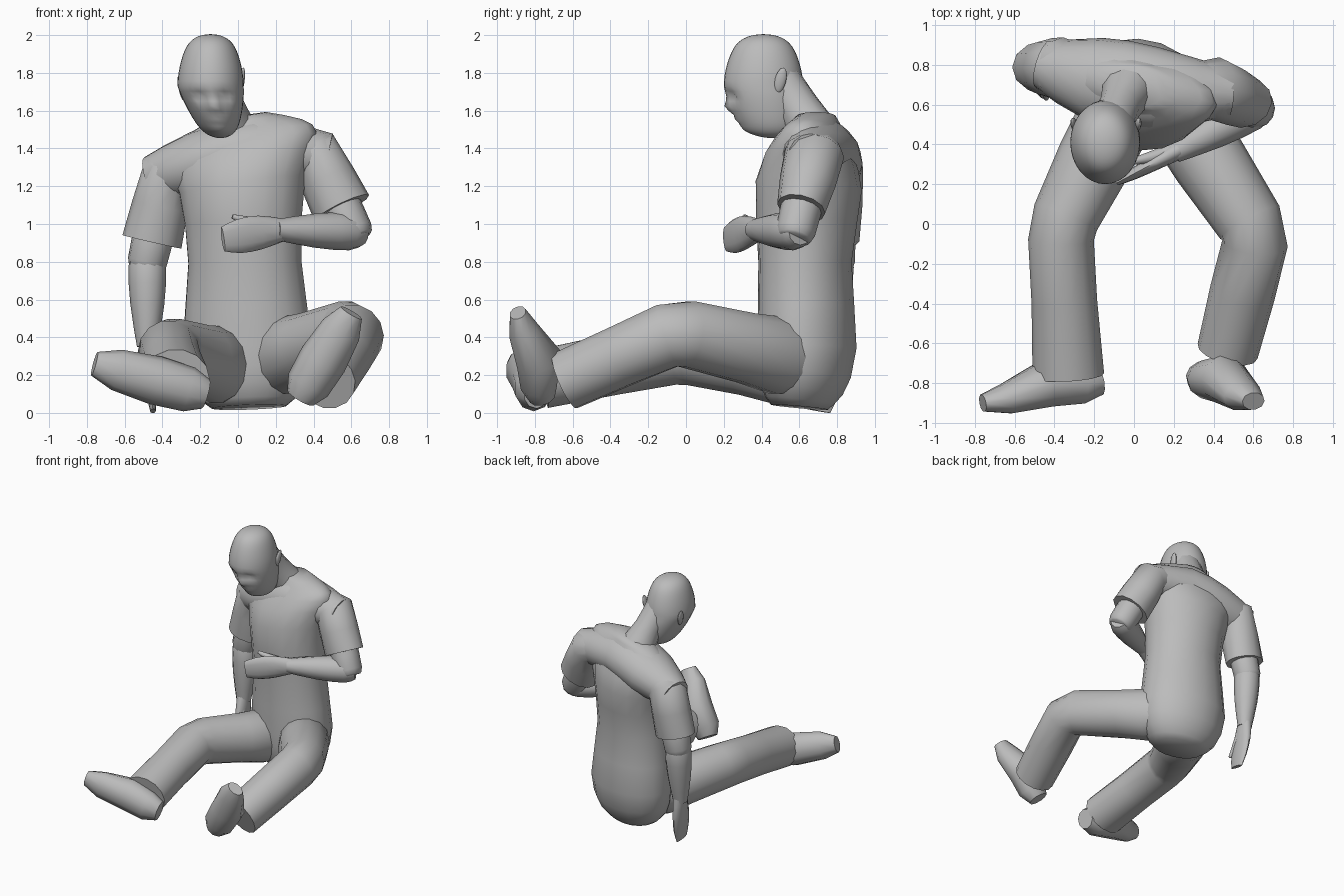
import bpy
from math import cos, sin, exp, tau, radians
from mathutils import Vector

default_cube = bpy.data.objects.get("Cube")
if default_cube:
    bpy.data.objects.remove(default_cube)

grey = bpy.data.materials.new("plain_grey")
grey.use_nodes = True
grey.diffuse_color = (.5, .5, .5, 1)
grey.node_tree.nodes["Principled BSDF"].inputs["Base Color"].default_value = grey.diffuse_color

DEPTH_AXIS = Vector((0, 1, 0))
HEIGHT_AXIS = Vector((0, 0, 1))


def finish(part):
    """Give a part its material and smooth shading."""
    part.data.materials.append(grey)
    bpy.ops.object.select_all(action="DESELECT")
    part.select_set(True)
    bpy.context.view_layer.objects.active = part
    bpy.ops.object.shade_smooth_by_angle(angle=radians(60))


def between(start, end, fraction):
    return Vector(start).lerp(Vector(end), fraction)


def curve_through(values, steps):
    """Insert Catmull-Rom values between the given vectors."""
    result = []
    last = len(values) - 1
    for i in range(last):
        before, start = values[max(i - 1, 0)], values[i]
        end, after = values[i + 1], values[min(i + 2, last)]
        for step in range(steps):
            t = step / steps
            slope_in, slope_out = (end - before) / 2, (after - start) / 2
            rise = t * t * (3 - 2 * t)
            result.append(start.lerp(end, rise) + slope_in * t * (1 - t) ** 2
                          - slope_out * t * t * (1 - t))
    return result + [values[-1]]


def loft(name, centres, widths, depths=None, across=HEIGHT_AXIS, sides=12, steps=2):
    """Skin elliptical rings along a path and cap both ends."""
    depths = depths or widths
    path = curve_through([Vector(c) for c in centres], steps)
    radii = curve_through([Vector(pair) for pair in zip(widths, depths)], steps)
    verts, faces = [], []
    last = len(path) - 1
    for i, (centre, (width, depth)) in enumerate(zip(path, radii)):
        along = (path[min(i + 1, last)] - path[max(i - 1, 0)]).normalized()
        side = across.cross(along).normalized()
        up = along.cross(side)
        for k in range(sides):
            angle = tau * k / sides
            verts.append(centre + side * width * cos(angle) + up * depth * sin(angle))
    for i in range(last):
        low, high = i * sides, (i + 1) * sides
        for k in range(sides):
            after = (k + 1) % sides
            faces.append((low + k, low + after, high + after, high + k))
    faces.append(range(sides)[::-1])
    faces.append(range(last * sides, len(verts)))
    mesh = bpy.data.meshes.new(name)
    mesh.from_pydata(verts, [], [tuple(face) for face in faces])
    part = bpy.data.objects.new(name, mesh)
    bpy.context.collection.objects.link(part)
    finish(part)
    return part


def ellipsoid(name, centre, radii, tilt, segments):
    bpy.ops.mesh.primitive_uv_sphere_add(segments=segments, ring_count=segments,
                                         location=centre, rotation=tilt)
    part = bpy.context.object
    part.name = name
    part.scale = radii
    finish(part)
    return part


def arm(side, collar, shoulder, elbow, wrist, fingertip, thumb_tip, sleeve_length, across):
    """Sleeve, bare arm, flat hand and thumb from the joints."""
    cuff = between(shoulder, elbow, sleeve_length)
    loft(side + "_sleeve", [collar, shoulder, between(shoulder, cuff, .5), cuff],
         [.11, .14, .15, .16], [.12, .16, .15, .13], across=DEPTH_AXIS, steps=1)
    loft(side + "_upper_arm", [between(shoulder, cuff, .8), elbow, between(shoulder, elbow, 1.1)],
         [.11, .105, .08])
    loft(side + "_forearm", [between(wrist, elbow, 1.12), between(wrist, elbow, .95),
                             between(wrist, elbow, .5), wrist],
         [.07, .1, .09, .055], across=across)
    loft(side + "_hand", [between(elbow, wrist, .9), between(wrist, fingertip, .3),
                          between(wrist, fingertip, .7), fingertip],
         [.05, .04, .03, .015], [.06, .09, .09, .065], across=across)
    loft(side + "_thumb", [between(elbow, wrist, .9), between(wrist, thumb_tip, .5), thumb_tip],
         [.04, .03, .012], across=across)


def leg(side, hip, knee, ankle, hem):
    """One trouser leg from hip to hem."""
    loft(side + "_trouser_leg", [hip, between(hip, knee, .25), between(hip, knee, .5),
                                 between(hip, knee, .92), between(knee, ankle, .08),
                                 between(knee, ankle, .5), ankle],
         [.13, .19, .19, .17, .165, .165, hem], [.16, .21, .19, .18, .175, .165, .16],
         sides=14, steps=1)


def shoe(side, heel, toe):
    """A blunt shoe with a raised instep and an upright sole."""
    middle = between(heel, toe, .45) + DEPTH_AXIS * .04
    loft(side + "_shoe", [heel, between(heel, toe, .15), middle, between(heel, toe, .8), toe],
         [.08, .12, .13, .11, .065], [.07, .1, .125, .08, .045],
         across=DEPTH_AXIS, sides=10, steps=1)


# Torso: turned slightly, with the left shoulder raised
heights = [.03, .13, .35, .8, 1.2, 1.4, 1.5, 1.57]
setbacks = [.6, .61, .64, .63, .65, .68, .69, .69]
torso = loft("torso", [(.06 - z * .03, y, z) for y, z in zip(setbacks, heights)],
             [.2, .3, .35, .305, .34, .41, .33, .14],
             [.15, .22, .26, .245, .28, .2, .14, .1],
             across=Vector((.2, 1, 0)).normalized(), sides=18)
for vertex in torso.data.vertices:
    lift = max(0, min(1, vertex.co.z * 2 - 1.6))
    vertex.co.z += lift * vertex.co.x / 8

# Shirt across the shoulders, joining the sleeves to the chest and back
loft("shoulder_yoke", [(-.46, .8, 1.24), (-.2, .73, 1.32), (.1, .68, 1.4), (.48, .66, 1.35)],
     [.12, .21, .21, .12], [.12, .175, .17, .13], sides=16)

# Neck
loft("neck", [(-.03, .68, 1.48), (-.07, .59, 1.62), (-.11, .5, 1.76)],
     [.14, .105, .11], [.13, .115, .11], across=DEPTH_AXIS)

# Head: a blunt ellipsoid narrowed to the chin, with face forms pushed in and out
head = ellipsoid("head", (-.145, .41, 1.73), (.175, .21, .275), (0, 0, 0), 32)


def bump(point, x, z, width, height):
    return exp(-((point.x - x) / width) ** 2 - ((point.z - z) / height) ** 2)


for vertex in head.data.vertices:
    point = vertex.co
    fullness = 1 + .35 * point.z ** 4
    point.x *= fullness
    point.y *= fullness
    if point.y < 0:
        sockets = bump(point, -.4, -.2, .2, .1) + bump(point, .4, -.2, .2, .1)
        nose = bump(point, 0, -.4, .16, .12)
        mouth = bump(point, 0, -.65, .3, .05)
        chin = bump(point, 0, -.85, .4, .12)
        point.y += .16 * sockets - .15 * nose - .06 * mouth - .08 * chin
    jaw = max(0, -point.z)
    point.x *= 1 - jaw * .2
    point.x += jaw * .3
    point.y += jaw * .25

# Ears, level with the tilt of the head
for side, x, z in (("left", .02, 1.76), ("right", -.3, 1.72)):
    ellipsoid(side + "_ear", (x, .5, z), (.016, .03, .07), (-.25, x + .1, 0), 10)

# Left arm bent across the belly, right arm hanging to the ground
arm("left", collar=(.28, .69, 1.4), shoulder=(.41, .68, 1.37), elbow=(.61, .58, .96),
    wrist=(.2, .36, .97), fingertip=(-.08, .21, .92), thumb_tip=(-.03, .31, 1.04),
    sleeve_length=.7, across=HEIGHT_AXIS)
arm("right", collar=(-.25, .74, 1.33), shoulder=(-.37, .78, 1.28), elbow=(-.48, .79, .8),
    wrist=(-.48, .76, .35), fingertip=(-.45, .7, .01), thumb_tip=(-.44, .63, .12),
    sleeve_length=.78, across=DEPTH_AXIS)

# Legs and shoes
leg("left", hip=(.14, .68, .26), knee=(.62, -.05, .43), ankle=(.47, -.64, .17), hem=.155)
leg("right", hip=(-.03, .66, .23), knee=(-.37, -.02, .33), ankle=(-.33, -.76, .18), hem=.18)
shoe("left", heel=(.33, -.76, .08), toe=(.6, -.89, .53))
shoe("right", heel=(-.17, -.79, .1), toe=(-.76, -.9, .26))
